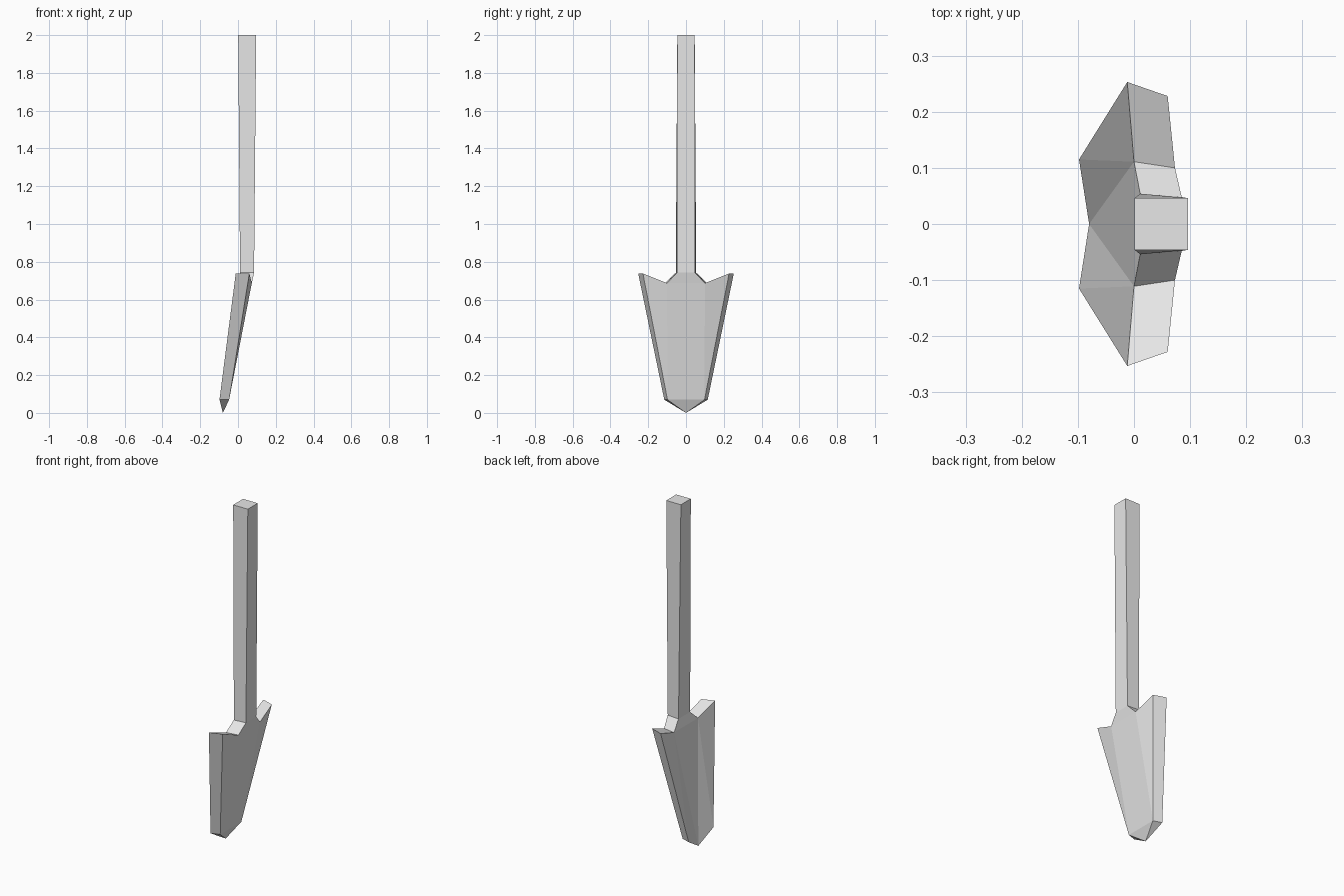
import bpy
import bmesh

cube = bpy.data.objects.get("Cube")
if cube:
    bpy.data.objects.remove(cube, do_unlink=True)

# One plain grey material
grey = bpy.data.materials.new("plain_grey")
grey.use_nodes = True
grey.diffuse_color = (0.8, 0.8, 0.8, 1)
grey.node_tree.nodes["Principled BSDF"].inputs["Base Color"].default_value = (0.8, 0.8, 0.8, 1)

# Half outline from blade point to handle end: front (x, y), back (x, y), height
OUTLINE = {
    "corner": ((-0.098, 0.115), (-0.047, 0.098), 0.07),
    "wing": ((-0.012, 0.253), (0.06, 0.228), 0.738),
    "notch": ((0.0, 0.111), (0.073, 0.1), 0.687),
    "neck": ((0.011, 0.054), (0.085, 0.048), 0.742),
    "end": ((0.001, 0.046), (0.096, 0.046), 2.0),
}

bm = bmesh.new()
front, back = {}, {}
for name, (f, b, z) in OUTLINE.items():
    for side in (1, -1):
        front[name, side] = bm.verts.new((f[0], side * f[1], z))
        back[name, side] = bm.verts.new((b[0], side * b[1], z))
tip = bm.verts.new((-0.08, 0, 0))


def span(layer, low, high):
    """Panel across the middle between two outline levels."""
    bm.faces.new((layer[low, 1], layer[high, 1], layer[high, -1], layer[low, -1]))


# Middle panels of blade, neck and handle
bm.faces.new((tip, front["notch", 1], front["notch", -1]))
span(back, "corner", "notch")
for layer in (front, back):
    span(layer, "notch", "neck")
    span(layer, "neck", "end")

names = list(OUTLINE)
for side in (1, -1):
    # Wings of the blade
    for layer in (front, back):
        bm.faces.new([layer[n, side] for n in ("corner", "wing", "notch")])
    bm.faces.new((tip, front["corner", side], front["notch", side]))
    # Rim walls joining front and back
    for a, b in zip(names, names[1:]):
        bm.faces.new((front[a, side], front[b, side], back[b, side], back[a, side]))
    bm.faces.new((tip, front["corner", side], back["corner", side]))

# Blade point bevel and handle cap
bm.faces.new((tip, back["corner", 1], back["corner", -1]))
bm.faces.new((front["end", 1], front["end", -1], back["end", -1], back["end", 1]))

bmesh.ops.recalc_face_normals(bm, faces=bm.faces)
mesh = bpy.data.meshes.new("blade_and_handle")
bm.to_mesh(mesh)
bm.free()
mesh.materials.append(grey)
bpy.context.collection.objects.link(bpy.data.objects.new("blade_and_handle", mesh))
